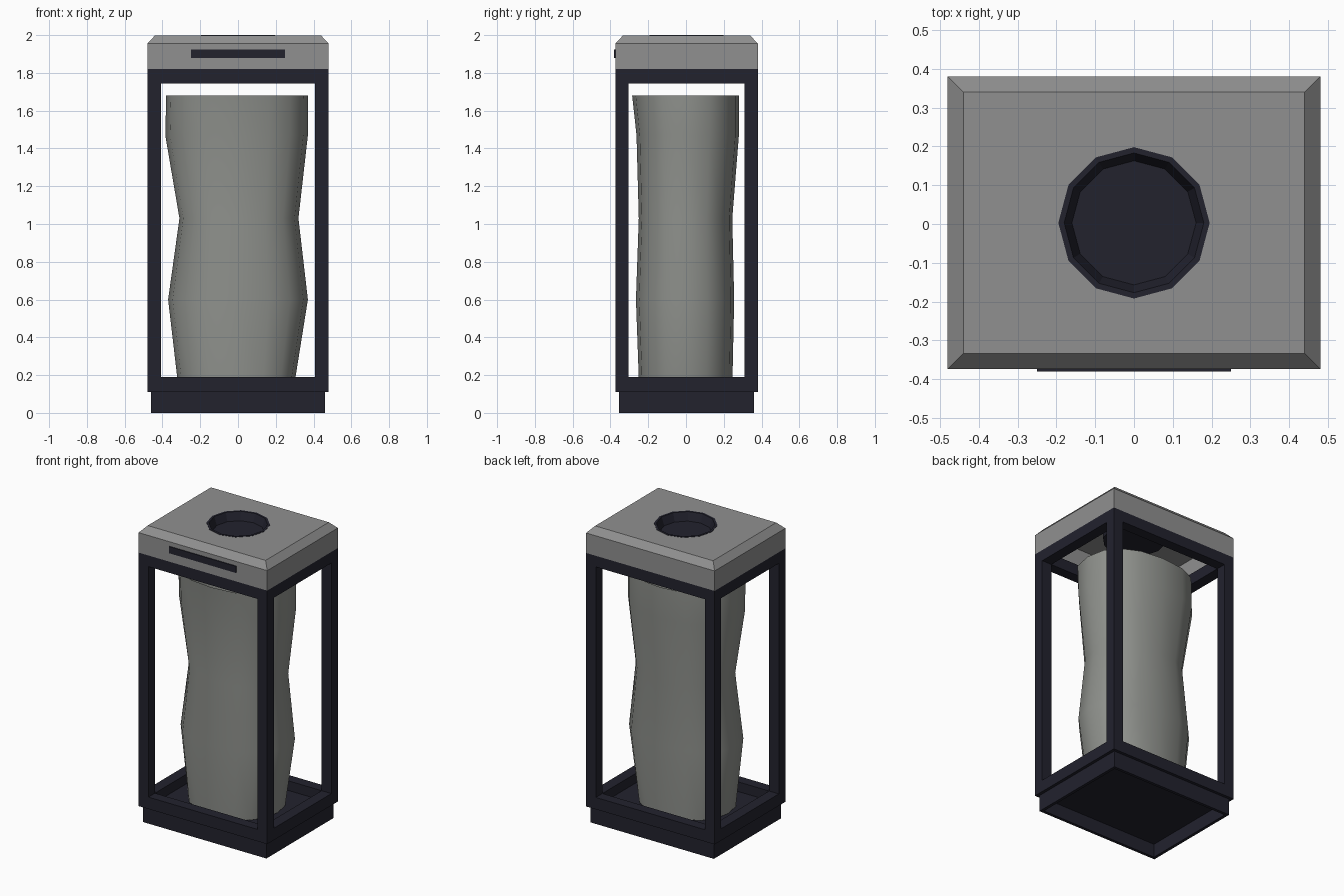
import bpy, bmesh, math

if "Cube" in bpy.data.objects:
    bpy.data.objects.remove(bpy.data.objects["Cube"])

OY = 0.003            # body offset so the front plate keeps the model centred
HX, HY = 0.48, 0.377  # half size of frame and lid


def material(name, rgb):
    m = bpy.data.materials.new(name)
    m.diffuse_color = (*rgb, 1)
    m.use_nodes = True
    m.node_tree.nodes["Principled BSDF"].inputs["Base Color"].default_value = m.diffuse_color
    return m


DARK = material("dark metal", (0.016, 0.016, 0.027))
GREY = material("lid grey", (0.28, 0.28, 0.28))
LINER = material("liner grey", (0.275, 0.285, 0.265))


def make(name, bm, mat):
    bmesh.ops.recalc_face_normals(bm, faces=bm.faces)
    me = bpy.data.meshes.new(name)
    bm.to_mesh(me)
    bm.free()
    me.materials.append(mat)
    ob = bpy.data.objects.new(name, me)
    bpy.context.collection.objects.link(ob)
    return ob


def box(name, lo, hi, mat):
    bm = bmesh.new()
    bmesh.ops.create_cube(bm, size=1)
    for v in bm.verts:
        v.co = [(a + b) / 2 + c * (b - a) for a, b, c in zip(lo, hi, v.co)]
    return make(name, bm, mat)


def loft(name, rings, mat, cap_last=False, close=False):
    """Skin a list of point rings, optionally capping or closing the loop."""
    bm = bmesh.new()
    rows = [[bm.verts.new(p) for p in r] for r in rings]
    pairs = list(zip(rows, rows[1:])) + ([(rows[-1], rows[0])] if close else [])
    n = len(rows[0])
    for a, b in pairs:
        for i in range(n):
            j = (i + 1) % n
            bm.faces.new((a[i], a[j], b[j], b[i]))
    if cap_last:
        bm.faces.new(rows[-1])
    return make(name, bm, mat)


def rect(hx, hy, z):
    return [(sx * hx, sy * hy + OY, z) for sx, sy in ((-1, -1), (1, -1), (1, 1), (-1, 1))]


def circle(r, z, n=12):
    return [(r * math.cos(2 * math.pi * i / n), r * math.sin(2 * math.pi * i / n) + OY, z)
            for i in range(n)]


# Plinth, open underneath, and inner floor
loft("plinth", [rect(0.46, 0.357, 0.12), rect(0.46, 0.357, 0), rect(0.44, 0.337, 0),
                rect(0.44, 0.337, 0.09)], DARK, cap_last=True)
box("floor", (-0.46, -0.357 + OY, 0.10), (0.46, 0.357 + OY, 0.125), DARK)

# Frame: rail rings and corner posts
PX, PY = 0.073, 0.07
for name, z0, z1 in (("bottom_rail", 0.11, 0.19), ("top_rail", 1.745, 1.82)):
    loft(name, [rect(HX, HY, z0), rect(HX, HY, z1), rect(HX - PX, HY - PY, z1),
                rect(HX - PX, HY - PY, z0)], DARK, close=True)
for sx in (-1, 1):
    for sy in (-1, 1):
        xs = sorted((sx * HX, sx * (HX - PX)))
        ys = sorted((sy * HY + OY, sy * (HY - PY) + OY))
        box("post", (xs[0], ys[0], 0.19), (xs[1], ys[1], 1.745), DARK)

# Lid: hollow chamfered shell with a round hole
lid = loft("lid", [rect(HX - 0.02, HY - 0.02, 1.82), rect(HX, HY, 1.82), rect(HX, HY, 1.955),
                   rect(HX - 0.04, HY - 0.04, 1.998)], GREY)
bm = bmesh.new()
bm.from_mesh(lid.data)
for z, hx, hy in ((1.998, HX - 0.04, HY - 0.04), (1.97, HX - 0.02, HY - 0.02)):
    # bridge each quarter of the hole circle to one rectangle edge
    corners = [bm.verts.new(p) for p in rect(hx, hy, z)]
    hole = [bm.verts.new(p) for p in circle(0.185, z)]
    start = (7, 10, 1, 4)
    for k in range(4):
        s = start[k]
        arc = [hole[(s + i) % 12] for i in range(4)]
        bm.faces.new([corners[k], corners[(k + 1) % 4]] + arc[::-1])
low = [bm.verts.new(p) for p in rect(HX - 0.02, HY - 0.02, 1.82)]
high = [bm.verts.new(p) for p in rect(HX - 0.02, HY - 0.02, 1.97)]
for i in range(4):
    j = (i + 1) % 4
    bm.faces.new((low[i], low[j], high[j], high[i]))
bmesh.ops.remove_doubles(bm, verts=bm.verts, dist=0.0005)
bmesh.ops.recalc_face_normals(bm, faces=bm.faces)
bm.to_mesh(lid.data)
bm.free()

# Recessed round opening
loft("opening_cup", [circle(0.195, 1.93), circle(0.195, 2.0), circle(0.18, 2.0),
                     circle(0.16, 1.945)], DARK, cap_last=True)
loft("opening_underside", [circle(0.195, 1.94), circle(0.195, 1.93)], DARK, cap_last=True)

# Front slot plate
box("slot_plate", (-0.25, -0.38, 1.88), (0.25, -0.373, 1.925), DARK)

# Soft liner: z, left, right, front, back extents
profile = [(1.68, -0.38, 0.37, -0.285, 0.28), (1.47, -0.385, 0.37, -0.262, 0.28),
           (1.03, -0.31, 0.32, -0.25, 0.245), (0.6, -0.37, 0.37, -0.265, 0.255),
           (0.13, -0.315, 0.295, -0.248, 0.245)]
rings = []
for z, l, r, f, b in profile:
    ring = []
    for i in range(16):
        t = 2 * math.pi * i / 16
        c, s = math.cos(t), math.sin(t)
        x = math.copysign(abs(c) ** 0.85, c)
        y = math.copysign(abs(s) ** 0.85, s)
        ring.append((x * (r if x > 0 else -l), y * (b if y > 0 else -f), z))
    rings.append(ring)
liner = loft("liner", rings, LINER, cap_last=True)
bpy.context.view_layer.objects.active = liner
liner.select_set(True)
bpy.ops.object.shade_smooth_by_angle(angle=math.radians(40))
